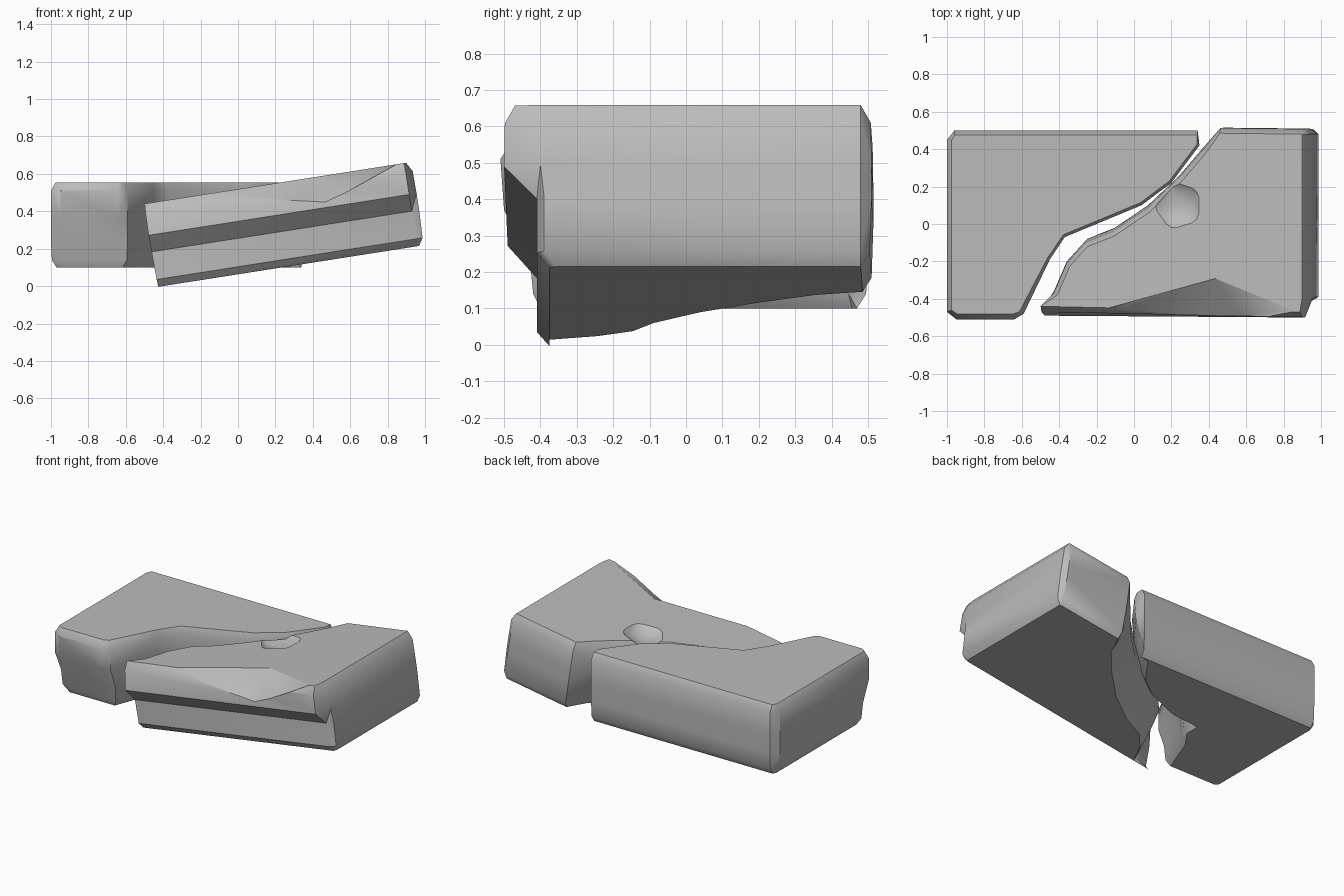
import bpy, bmesh, math
from mathutils import Vector, Matrix

cube = bpy.data.objects.get("Cube")
if cube:
    bpy.data.objects.remove(cube, do_unlink=True)

stone = bpy.data.materials.new("grey_stone")
stone.use_nodes = True
colour = (0.5, 0.5, 0.5, 1)
stone.diffuse_color = colour
bsdf = next(n for n in stone.node_tree.nodes if n.type == "BSDF_PRINCIPLED")
bsdf.inputs["Base Color"].default_value = colour
bsdf.inputs["Roughness"].default_value = 0.9


def to_object(bm, name):
    bmesh.ops.recalc_face_normals(bm, faces=bm.faces)
    mesh = bpy.data.meshes.new(name)
    bm.to_mesh(mesh)
    bm.free()
    ob = bpy.data.objects.new(name, mesh)
    bpy.context.collection.objects.link(ob)
    return ob


def inset(outline, i, edge, broken, is_broken):
    """Move an outline point inward along its normal."""
    p, a, b = outline[i], outline[i - 1], outline[(i + 1) % len(outline)]
    t = (Vector(b) - Vector(a)).normalized()
    return Vector(p) + Vector((-t.y, t.x)) * (broken if is_broken else edge)


def slab(name, outline, fracture, rings):
    """Loft stacked rings: height, edge inset, fracture inset, front limit."""
    bm = bmesh.new()
    loops = []
    for h, edge, broken, front in rings:
        loop = []
        for i in range(len(outline)):
            q = inset(outline, i, edge, broken, i in fracture)
            loop.append(bm.verts.new((q.x, max(q.y, front + 0.02 * (i == 0)), h)))
        loops.append(loop)
    n = len(outline)
    for low, high in zip(loops, loops[1:]):
        for i in range(n):
            j = (i + 1) % n
            bm.faces.new((low[i], low[j], high[j], high[i]))
    bm.faces.new(loops[0][::-1])
    bm.faces.new(loops[-1])
    bmesh.ops.remove_doubles(bm, verts=bm.verts, dist=0.002)
    bmesh.ops.triangulate(bm, faces=bm.faces)
    return to_object(bm, name)


def hull(points):
    bm = bmesh.new()
    for p in points:
        bm.verts.new(p)
    bmesh.ops.convex_hull(bm, input=bm.verts)
    return to_object(bm, "chip_cutter")


def chip(ob, cutter):
    """Knock a piece out of a slab."""
    cutter.hide_render = True
    mod = ob.modifiers.new("chip", "BOOLEAN")
    mod.operation, mod.solver, mod.object = "DIFFERENCE", "EXACT", cutter
    bpy.context.view_layer.objects.active = ob
    bpy.ops.object.modifier_apply(modifier=mod.name)
    bpy.data.objects.remove(cutter, do_unlink=True)


def finish(ob):
    ob.data.materials.clear()
    ob.data.materials.append(stone)
    bpy.ops.object.select_all(action="DESELECT")
    ob.select_set(True)
    bpy.context.view_layer.objects.active = ob
    bpy.ops.object.shade_smooth_by_angle(angle=math.radians(35))


# Level half of the broken slab
level = slab(
    "level_slab_half",
    [(-1, -.47), (-.95, -.51), (-.64, -.51), (-.59, -.48), (-.45, -.19), (-.37, -.07),
     (.04, .10), (.2, .22), (.35, .42), (.34, .5), (-.96, .5), (-1, .45)],
    range(4, 9),
    [(.10, .03, .08, -.40), (.14, .005, .06, -.42), (.24, 0, .04, -.43),
     (.37, 0, .01, -.5), (.51, 0, 0, -.51), (.555, .025, .015, -.48)])
chip(level, hull([(-.47, -.28, .05), (-.46, .08, .05), (-.02, .13, .05),
                  (-.15, -.2, .05), (-.34, -.1, .36)]))
finish(level)

# Tilted half, modelled flat and then leaned
tilted = slab(
    "tilted_slab_half",
    [(1.01, -.40), (1.01, .48), (.98, .51), (.53, .515), (.42, .41), (.29, .26),
     (.12, .1), (-.06, -.02), (-.21, -.08), (-.32, -.2), (-.39, -.36), (-.44, -.49),
     (.97, -.5)],
    range(4, 12),
    [(0, .03, .08, -.375), (.04, .005, .06, -.41), (.19, 0, .02, -.41),
     (.28, 0, 0, -.5), (.40, .002, .02, -.5), (.45, .03, .05, -.47)])
# Chip in the front top edge
chip(tilted, hull([(-.15, -.47, .451), (.51, -.29, .451), (.93, -.46, .451), (.52, -.505, .3),
                   (-.15, -.7, .451), (.93, -.7, .451), (.52, -.7, .3),
                   (-.15, -.6, .55), (.51, -.29, .55), (.93, -.6, .55)]))
# Shallow hollow beside the fracture
ball = bmesh.new()
bmesh.ops.create_icosphere(ball, subdivisions=2, radius=.2,
                           matrix=Matrix.Translation((.31, .1, .6)))
chip(tilted, to_object(ball, "hollow_cutter"))
tilted.data.transform(Matrix.Translation((0, 0, .063)) @ Matrix.Rotation(math.radians(-8.9), 4, "Y"))
finish(tilted)
